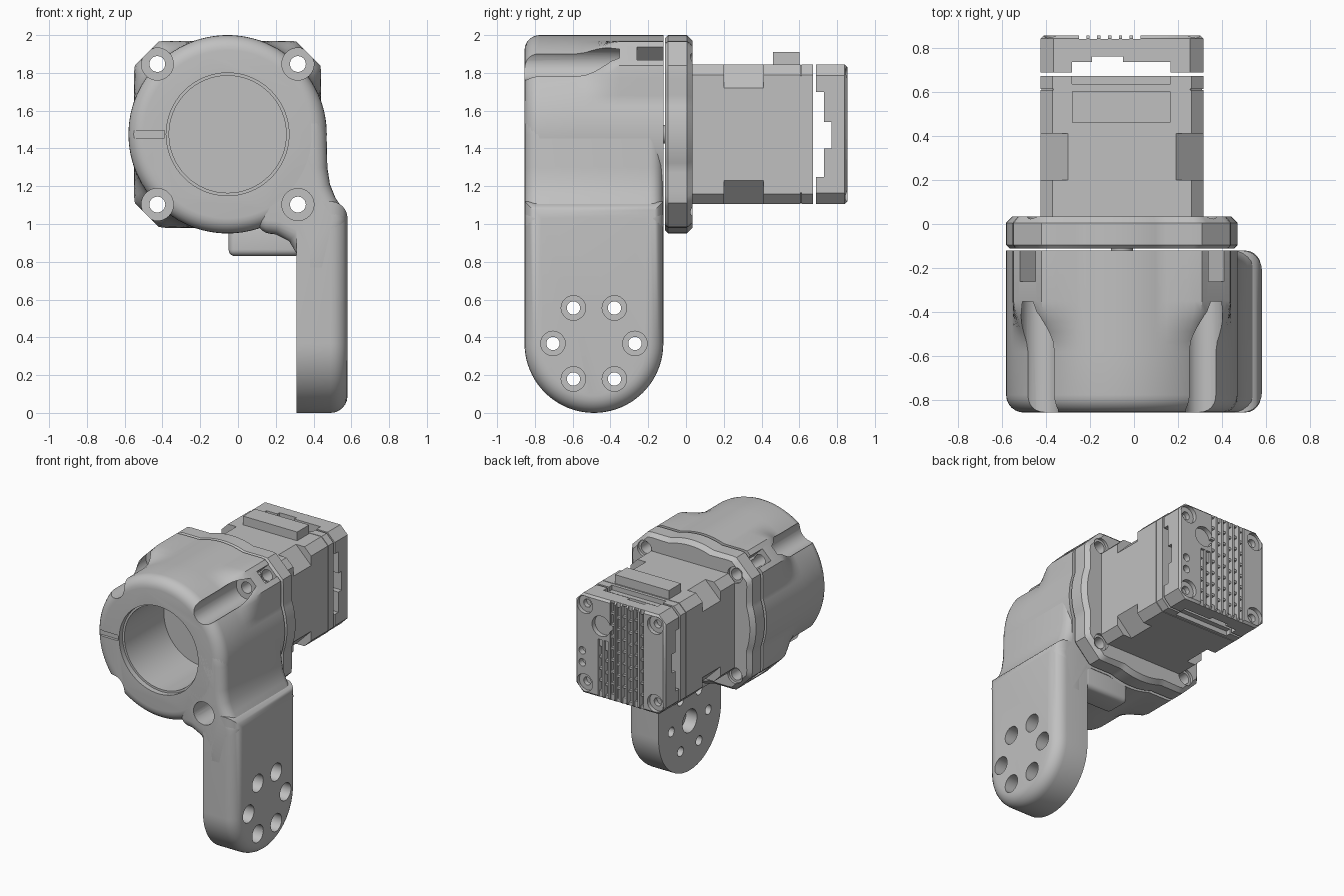
import bpy, bmesh, math

if "Cube" in bpy.data.objects:
    bpy.data.objects.remove(bpy.data.objects["Cube"])

CX, CZ, R = -0.055, 1.475, 0.525      # axis of the drive unit and housing radius
FRONT, BACK = -0.855, -0.12           # housing depth
BOLT = 0.372
CORNERS = [(sx, sz) for sx in (-1, 1) for sz in (-1, 1)]
parts = []


# ---------- helpers ----------
def finish(name, bm, keep=True):
    bmesh.ops.recalc_face_normals(bm, faces=bm.faces)
    mesh = bpy.data.meshes.new(name)
    bm.to_mesh(mesh)
    bm.free()
    obj = bpy.data.objects.new(name, mesh)
    bpy.context.collection.objects.link(obj)
    if keep:
        parts.append(obj)
    else:
        obj.hide_render = True
    return obj


def add_loft(bm, rings):
    """Skin a list of equally long point rings and cap both ends."""
    loops = [[bm.verts.new(p) for p in ring] for ring in rings]
    n = len(loops[0])
    for a, b in zip(loops, loops[1:]):
        for i in range(n):
            j = (i + 1) % n
            bm.faces.new((a[i], a[j], b[j], b[i]))
    bm.faces.new(loops[0])
    bm.faces.new(loops[-1])


def loft(name, rings):
    bm = bmesh.new()
    add_loft(bm, rings)
    return finish(name, bm)


def place(pts, axis, t):
    return [(a, t, b) if axis == "y" else (t, a, b) for a, b in pts]


def solid(name, pieces, keep=True):
    """Prisms given as (outline, axis, start, end), in one object."""
    bm = bmesh.new()
    for pts, axis, lo, hi in pieces:
        add_loft(bm, [place(pts, axis, lo), place(pts, axis, hi)])
    return finish(name, bm, keep)


def circle(a, b, r, n=32):
    return [(a + r * math.cos(math.tau * i / n), b + r * math.sin(math.tau * i / n))
            for i in range(n)]


def rect(a0, a1, b0, b1):
    return [(a0, b0), (a1, b0), (a1, b1), (a0, b1)]


def chamfered(h, c):
    k = h - c
    pts = [(h, -k), (h, k), (k, h), (-k, h), (-h, k), (-h, -k), (-k, -h), (k, -h)]
    return [(CX + a, CZ + b) for a, b in pts]


def bake(obj):
    bpy.context.view_layer.update()
    ev = obj.evaluated_get(bpy.context.evaluated_depsgraph_get())
    mesh = bpy.data.meshes.new_from_object(ev)
    obj.modifiers.clear()
    obj.data = mesh


def round_edges(obj, width, angle):
    mod = obj.modifiers.new("round", "BEVEL")
    mod.width, mod.segments, mod.angle_limit = width, 5, math.radians(angle)
    bake(obj)


def cut(objs, *groups):
    """Subtract each group of pieces from the objects."""
    for pieces in groups:
        cutter = solid("cutter", pieces, False)
        for obj in objs:
            mod = obj.modifiers.new("cut", "BOOLEAN")
            mod.operation, mod.solver, mod.object = "DIFFERENCE", "EXACT", cutter
            bake(obj)
        bpy.data.objects.remove(cutter)


def lug_ring(y, lugs, inset=0.0, n=128):
    """Circle that grows into a chamfered square as lugs goes from 0 to 1."""
    ring = []
    for i in range(n):
        c, s = math.cos(math.tau * i / n), math.sin(math.tau * i / n)
        square = min(0.495 / max(abs(c), abs(s)), 0.855 / (abs(c) + abs(s)))
        r = R + lugs * (max(R, square) - R) - inset
        ring.append((CX + r * c, y, CZ + r * s))
    return ring


def fillet(r, steps=6):
    """(inset, distance from the end) pairs for a quarter round, end first."""
    return [(r * (1 - math.sin(a)), r * (1 - math.cos(a)))
            for a in (math.pi / 2 * i / steps for i in range(steps + 1))]


# ---------- bracket: housing, shoulder, arm, tab ----------
rings = [lug_ring(FRONT + d, 0, i) for i, d in fillet(0.08)]
for step in range(6):
    t = step / 5
    rings.append(lug_ring(-0.58 + 0.23 * t, t * t * (3 - 2 * t)))
housing = loft("housing", rings + [lug_ring(BACK, 1)])

shoulder = solid("shoulder", [([
    (0.1, 0.955), (0.2, 0.945), (0.27, 0.91), (0.312, 0.84), (0.312, 0.7), (0.5, 0.7),
    (0.575, 1.03), (0.555, 1.08), (0.515, 1.14), (0.487, 1.21), (0.473, 1.3),
    (0.469, 1.475), (0.45, 1.6), (0.1, 1.6)], "y", FRONT, BACK)])
round_edges(shoulder, 0.07, 80)

MID, ARM_R = (FRONT + BACK) / 2, (BACK - FRONT) / 2


def arm_ring(x, inset):
    r = ARM_R - inset
    pts = [(MID + r * math.cos(a), ARM_R + r * math.sin(a))
           for a in (math.pi + math.pi * i / 40 for i in range(41))]
    pts += [(MID + r, 1.12 - inset), (MID - r, 1.12 - inset)]
    return place(pts, "x", x)


arm = loft("arm", [arm_ring(0.31, 0)] + [arm_ring(0.58 - d, i) for i, d in reversed(fillet(0.09))])

tab = solid("tab", [(rect(-0.05, 0.33, 0.83, 1.0), "y", -0.32, BACK)])
round_edges(tab, 0.035, 30)

# bore, bolt channels and bolt holes
bolts = [(CX + BOLT * sx, CZ + BOLT * sz) for sx, sz in CORNERS]
cut([housing, shoulder, arm],
    [(circle(CX, CZ, 0.31, 64), "y", -0.9, -0.35)],
    [(circle(CX, CZ, 0.325, 64), "y", -0.9, -0.815)],
    [(circle(x, z, 0.085), "y", -0.9, -0.352) for x, z in bolts],
    [(circle(x, z, 0.042, 24), "y", -0.4, 0) for x, z in bolts])


# diagonal nut pockets in the lugs, and the index groove in the front
def pocket(sx, sz):
    k = math.sqrt(0.5)
    return [(CX + sx * k * (u - v), CZ + sz * k * (u + v)) for u, v in rect(0.5, 0.7, -0.05, 0.05)]


cut([housing], [(pocket(sx, sz), "y", -0.26, -0.1) for sx, sz in CORNERS],
    [(rect(-0.62, -0.39, 1.455, 1.495), "y", -0.9, -0.835)])

# ring of counterbored holes on the arm, blind centre hole on its inner face
ring = circle(MID, ARM_R, 0.217, 6)
cut([arm],
    [(circle(y, z, 0.035, 24), "x", 0.2, 0.7) for y, z in ring],
    [(circle(y, z, 0.065, 24), "x", 0.42, 0.7) for y, z in ring],
    [(circle(MID, ARM_R, 0.085), "x", 0.2, 0.4)])

# bore floor details and drive shaft
solid("pilot_disc", [(circle(CX, CZ, 0.23, 48), "y", -0.357, -0.34)])
solid("drive_shaft", [(circle(CX, CZ, 0.05), "y", -0.364, -0.05)])

# ---------- flange ----------
flange = loft("flange", [lug_ring(-0.11, 1, 0.015), lug_ring(-0.095, 1),
                         lug_ring(0.005, 1), lug_ring(0.035, 1, 0.03)])
cut([flange], [(circle(x, z, 0.042, 24), "y", -0.2, 0.1) for x, z in bolts],
    [(circle(x, z, 0.06, 24), "y", 0.015, 0.1) for x, z in bolts])

# ---------- motor ----------
H = 0.37
solid("motor_front", [(chamfered(H, 0.055), "y", 0.03, 0.2)])
solid("motor_waist", [(chamfered(H, 0.125), "y", 0.2, 0.41)])
solid("motor_rear", [(chamfered(H, 0.055), "y", 0.41, 0.607)])
solid("motor_seam", [(chamfered(H - 0.006, 0.055), "y", 0.6, 0.62)])
end_cap = solid("motor_end_cap", [(chamfered(H, 0.055), "y", 0.612, 0.672)])
cut([end_cap], [(rect(-0.28, 0.165, 1.81, 1.9), "y", 0.635, 0.7),
                (rect(-0.28, 0.165, 1.05, 1.14), "y", 0.635, 0.7)])
solid("connector", [(rect(-0.28, 0.165, 1.84, 1.91), "y", 0.46, 0.6)])

# ---------- rear cover ----------
cover = loft("rear_cover", [place(chamfered(h, 0.06), "y", y)
                            for h, y in ((H, 0.688), (H, 0.84), (H - 0.015, 0.855))])
screws = [(CX + 0.29 * sx, CZ + 0.29 * sz) for sx, sz in CORNERS]
# cable openings across the cover
cut([cover],
    [(rect(0.6, 0.73, 1.25, 1.7), "x", -1, 1)],
    [(rect(0.6, 0.77, 1.4, 1.54), "x", -1, 1)],
    [(rect(-0.28, 0.165, 1, 2), "y", 0.6, 0.735)],
    [(rect(-0.19, -0.05, 1, 2), "y", 0.6, 0.76)])
# cooling cells in staggered columns; the inner columns stop below the round port
grooves, cells = [], []
for col in range(8):
    x = -0.25 + 0.049 * col
    top = 1.9 if x < 0.02 else 1.54
    grooves.append((rect(x, x + 0.034, 1.05, top), "y", 0.838, 0.9))
    for row in range(8):
        z = 1.13 + 0.087 * row + 0.02 * (col % 2)
        if z + 0.07 < min(top, 1.84):
            cells.append((rect(x + 0.001, x + 0.033, z, z + 0.07), "y", 0.815, 0.9))
cut([cover], grooves, cells,
    [(circle(x, z, 0.065, 24), "y", 0.825, 0.9) for x, z in screws],
    [(circle(x, z, 0.03, 16), "y", 0.79, 0.9) for x, z in screws],
    [(circle(0.1, 1.64, 0.075), "y", 0.82, 0.9)],
    [(circle(0.255, z, 0.028, 16), "y", 0.81, 0.9) for z in (1.33, 1.42)])

# ---------- material and shading ----------
grey = bpy.data.materials.new("plain_grey")
grey.use_nodes = True
grey.diffuse_color = (0.53, 0.53, 0.53, 1)
grey.node_tree.nodes["Principled BSDF"].inputs["Base Color"].default_value = grey.diffuse_color
bpy.ops.object.select_all(action="DESELECT")
for obj in parts:
    obj.data.materials.clear()
    obj.data.materials.append(grey)
    obj.select_set(True)
bpy.context.view_layer.objects.active = housing
bpy.ops.object.shade_smooth_by_angle(angle=math.radians(32))
